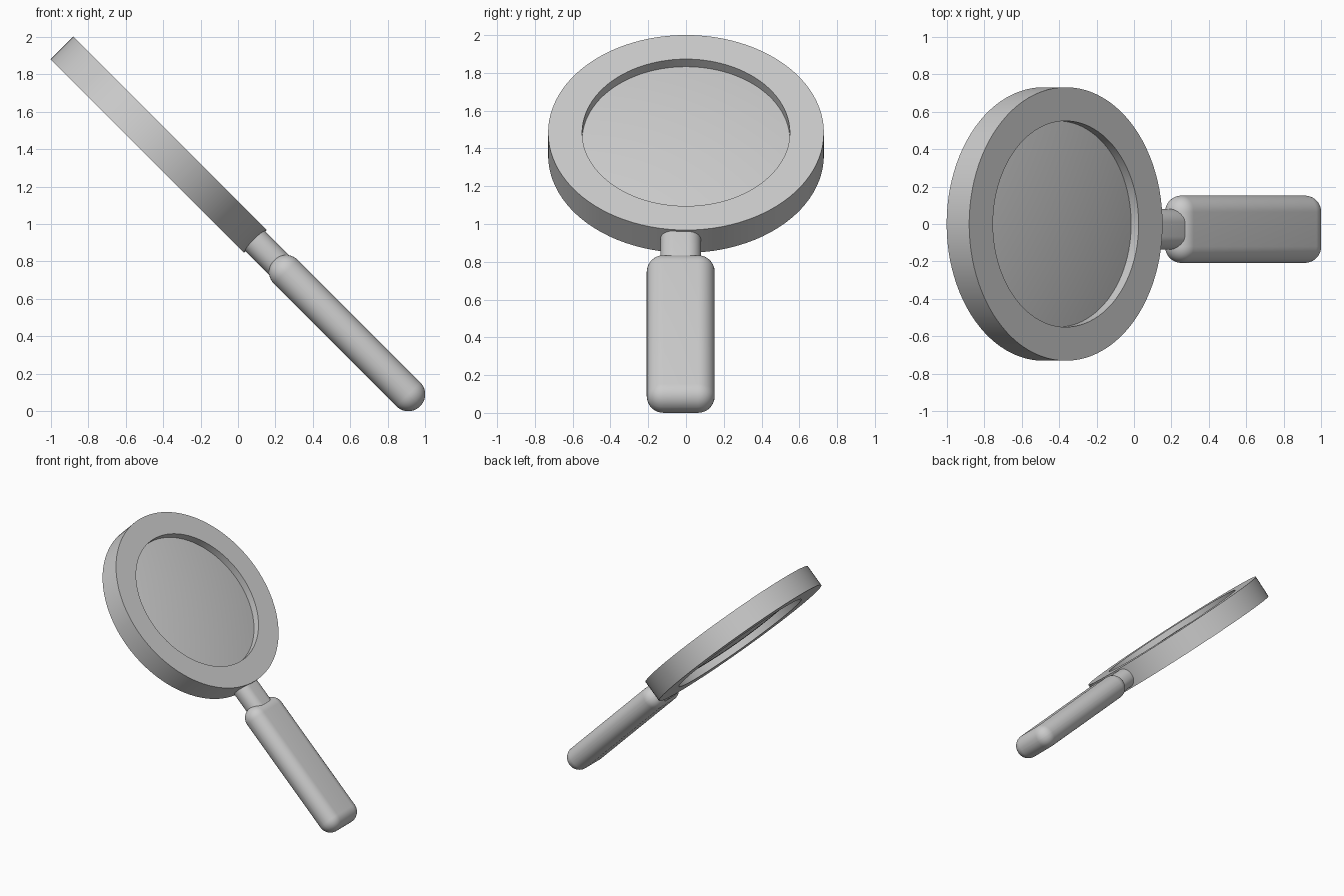
import bpy, bmesh, math
from mathutils import Matrix, Vector

cube = bpy.data.objects.get("Cube")
if cube:
    bpy.data.objects.remove(cube, do_unlink=True)

# Single grey material
grey = bpy.data.materials.new("plain grey")
grey.use_nodes = True
colour = (0.6, 0.6, 0.6, 1)
grey.diffuse_color = colour
grey.node_tree.nodes["Principled BSDF"].inputs["Base Color"].default_value = colour

# Local frame: x runs from the ring down the handle, z is the lens axis
TILT = Matrix.Translation((-0.424, 0, 1.424)) @ Matrix.Rotation(math.radians(45), 4, "Y")
OFFSET_Y = -0.028


def finish(name, bm):
    bmesh.ops.remove_doubles(bm, verts=bm.verts, dist=1e-5)
    bmesh.ops.recalc_face_normals(bm, faces=bm.faces)
    bm.transform(TILT)
    mesh = bpy.data.meshes.new(name)
    bm.to_mesh(mesh)
    bm.free()
    mesh.materials.append(grey)
    obj = bpy.data.objects.new(name, mesh)
    bpy.context.collection.objects.link(obj)
    bpy.ops.object.select_all(action="DESELECT")
    obj.select_set(True)
    bpy.context.view_layer.objects.active = obj
    bpy.ops.object.shade_smooth_by_angle(angle=math.radians(35))
    return obj


def lathe(name, profile, closed, steps=96):
    """Turn (radius, height) points about the lens axis."""
    bm = bmesh.new()
    verts = [bm.verts.new((r, 0, h)) for r, h in profile]
    pairs = list(zip(verts, verts[1:]))
    if closed:
        pairs.append((verts[-1], verts[0]))
    edges = [bm.edges.new(p) for p in pairs]
    bmesh.ops.spin(bm, geom=verts + edges, cent=(0, 0, 0), axis=(0, 0, 1),
                   angle=math.tau, steps=steps, use_merge=True)
    return finish(name, bm)


def rounded_bar(name, start, end, width, thick, radius):
    """Box along the handle axis with all edges rounded."""
    bm = bmesh.new()
    bmesh.ops.create_cube(bm, size=1)
    bmesh.ops.scale(bm, vec=Vector((end - start, width, thick)), verts=bm.verts)
    bmesh.ops.translate(bm, vec=Vector(((start + end) / 2, OFFSET_Y, 0)), verts=bm.verts)
    bmesh.ops.bevel(bm, geom=bm.edges[:], offset=radius, offset_type="OFFSET",
                    segments=10, profile=0.5, affect="EDGES", clamp_overlap=True)
    return finish(name, bm)


# Ring around the lens
lathe("ring", [(0.55, -0.085), (0.73, -0.085), (0.73, 0.085), (0.55, 0.085)], True)

# Lens, gently domed on both sides and recessed in the ring
EDGE, DOME, RADIUS, ROWS = 0.028, 0.035, 0.552, 12
upper = []
for i in range(ROWS + 1):
    t = i / ROWS
    upper.append((RADIUS * t, EDGE + DOME * (1 - t * t)))
lathe("lens", upper + [(r, -h) for r, h in reversed(upper)], False)

# Neck and handle
rounded_bar("neck", 0.62, 1.0, 0.215, 0.148, 0.07)
rounded_bar("handle", 0.872, 1.975, 0.36, 0.18, 0.0885)
